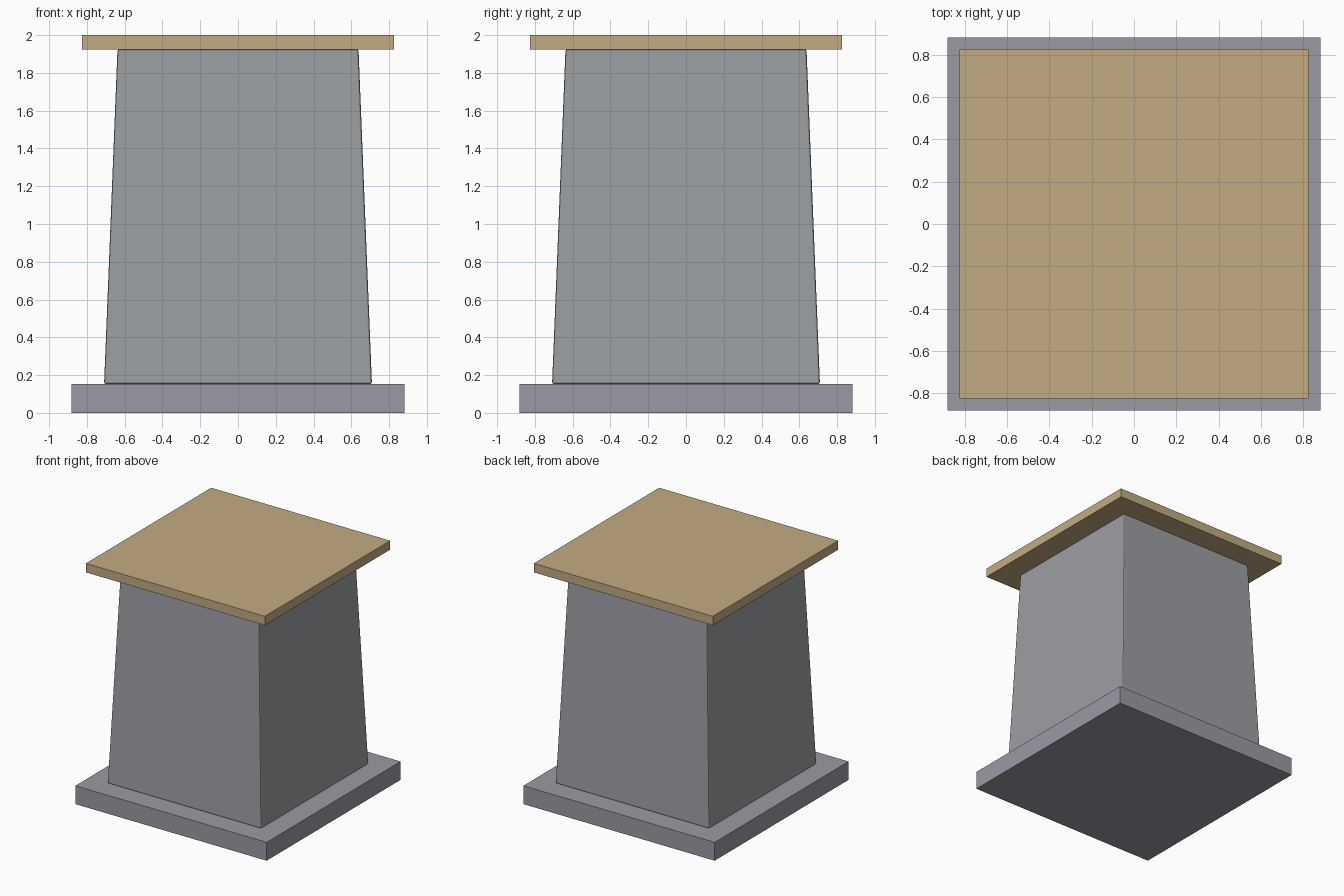
import bpy
import bmesh

cube = bpy.data.objects.get("Cube")
if cube:
    bpy.data.objects.remove(cube, do_unlink=True)


def material(name, color):
    mat = bpy.data.materials.new(name)
    mat.use_nodes = True
    mat.diffuse_color = color
    mat.node_tree.nodes["Principled BSDF"].inputs["Base Color"].default_value = color
    return mat


def tapered_block(name, bottom, top, z0, z1, mat, bevel=0):
    """Square block with its own half-width at the bottom and the top."""
    bm = bmesh.new()
    bmesh.ops.create_cube(bm, size=2)
    for v in bm.verts:
        half = top if v.co.z > 0 else bottom
        v.co = (v.co.x * half, v.co.y * half, z1 if v.co.z > 0 else z0)
    mesh = bpy.data.meshes.new(name)
    bm.to_mesh(mesh)
    bm.free()
    mesh.materials.append(mat)
    obj = bpy.data.objects.new(name, mesh)
    bpy.context.collection.objects.link(obj)
    if bevel:
        mod = obj.modifiers.new("Edge bevel", "BEVEL")
        mod.width = bevel
        mod.segments = 2
    return obj


base_grey = material("Blue grey stone", (0.32, 0.33, 0.37, 1))
body_grey = material("Grey stone", (0.33, 0.345, 0.365, 1))
tan = material("Tan slab", (0.54, 0.41, 0.225, 1))

# Plinth, tapered pillar and overhanging cap
tapered_block("base_plinth", 0.882, 0.882, 0, 0.153, base_grey)
tapered_block("pillar_body", 0.709, 0.638, 0.153, 1.925, body_grey, bevel=0.01)
tapered_block("top_slab", 0.825, 0.825, 1.925, 2, tan)
